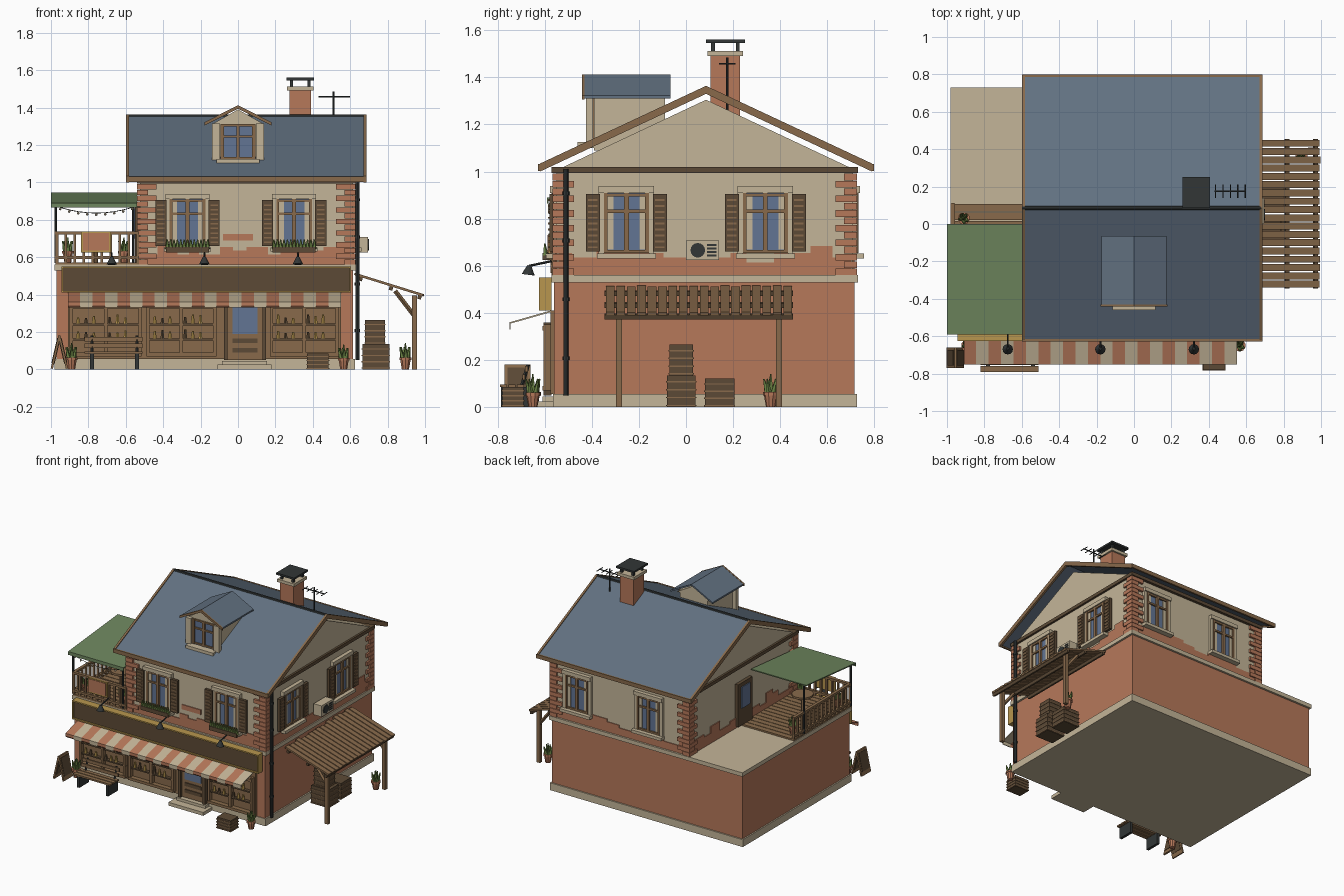
import bpy, bmesh, math, random
from mathutils import Matrix, Vector

if "Cube" in bpy.data.objects:
    bpy.data.objects.remove(bpy.data.objects["Cube"])

random.seed(4)

def srgb(r, g, b):
    f = lambda c: c / 12.92 if c < 0.04045 else ((c + 0.055) / 1.055) ** 2.4
    return (f(r / 255), f(g / 255), f(b / 255), 1)

COL = dict(brick=(182, 120, 90), beige=(196, 181, 152), slate=(98, 113, 129), wood=(136, 106, 75),
           dark_wood=(92, 74, 54), metal=(50, 54, 54), canvas_green=(110, 134, 94),
           leaf=(104, 128, 66), mustard=(184, 150, 78), glass=(98, 117, 148))
MATS = {}
for n, c in COL.items():
    MATS[n] = bpy.data.materials.new(n)
    MATS[n].diffuse_color = srgb(*c)

PARTS = {}
I = Matrix.Identity(4)

def part(name, mat):
    return PARTS.setdefault(name, (bmesh.new(), mat))[0]

def box(name, mat, x, y, z, M=I):
    S = Matrix.Diagonal((x[1] - x[0], y[1] - y[0], z[1] - z[0], 1))
    T = Matrix.Translation((sum(x) / 2, sum(y) / 2, sum(z) / 2))
    bmesh.ops.create_cube(part(name, mat), size=1, matrix=M @ T @ S)

def rod(name, mat, p, q, r, r2=None, n=8, M=I):
    p, q = Vector(p), Vector(q)
    R = (q - p).to_track_quat('Z', 'Y').to_matrix().to_4x4()
    bmesh.ops.create_cone(part(name, mat), cap_ends=True, segments=n, radius1=r, radius2=r if r2 is None else r2,
                          depth=(q - p).length, matrix=M @ Matrix.Translation((p + q) / 2) @ R)

def prism(name, mat, prof, lo, hi, axis='x'):
    """Extrude a closed profile (other axis, z) along x or y."""
    bm = part(name, mat)
    mk = (lambda a, z, t: (t, a, z)) if axis == 'x' else (lambda a, z, t: (a, t, z))
    A = [bm.verts.new(mk(a, z, lo)) for a, z in prof]
    B = [bm.verts.new(mk(a, z, hi)) for a, z in prof]
    bm.faces.new(A); bm.faces.new(B[::-1])
    for i in range(len(A)):
        j = (i + 1) % len(A)
        bm.faces.new((A[i], B[i], B[j], A[j]))

def wall(x, y, deg):
    """Local frame: x along the wall, -y outward."""
    return Matrix.Translation((x, y, 0)) @ Matrix.Rotation(math.radians(deg), 4, 'Z')

def plant(x, y, z, s=1.0):
    rod('plant_pots', 'brick', (x, y, z), (x, y, z + .055 * s), .02 * s, .03 * s, 10)
    rod('plant_pots', 'brick', (x, y, z + .05 * s), (x, y, z + .065 * s), .034 * s, n=10)
    for k in range(7):
        a = k * 2.4
        r = 0 if k == 0 else .03 * s
        d = Vector((math.cos(a) * r, math.sin(a) * r, 0))
        rod('plant_leaves', 'leaf', Vector((x, y, z + .06 * s)) + d * .5,
            Vector((x, y, z + (.14 if k == 0 else .12) * s)) + d, .014 * s, .003, 5)

def window(M, shutters=True, flowers=False):
    box('window_glass', 'glass', (-.09, .09), (-.008, .01), (.66, .91), M)
    for a, b in ((-.095, -.08), (-.01, .01), (.08, .095)):
        box('window_frames', 'wood', (a, b), (-.022, 0), (.655, .91), M)
    for z in (.655, .825, .895):
        box('window_frames', 'wood', (-.095, .095), (-.02, 0), (z, z + .013), M)
    for s in (-1, 1):
        box('curtains', 'beige', sorted((s * .055, s * .08)), (-.012, 0), (.67, .9), M)
        box('window_surrounds', 'beige', sorted((s * .095, s * .118)), (-.018, 0), (.64, .92), M)
        if shutters:
            box('shutters', 'dark_wood', sorted((s * .112, s * .172)), (-.03, -.01), (.66, .905), M)
            for k in range(9):
                box('shutter_slats', 'wood', sorted((s * .122, s * .162)), (-.035, -.03),
                    (.675 + k * .025, .683 + k * .025), M)
    box('window_surrounds', 'beige', (-.118, .118), (-.028, 0), (.91, .938), M)
    box('window_surrounds', 'beige', (-.125, .125), (-.045, 0), (.63, .652), M)
    if flowers:
        box('flower_boxes', 'dark_wood', (-.115, .115), (-.06, -.03), (.625, .655), M)
        for k in range(13):
            u = -.108 + k * .018
            rod('flower_box_leaves', 'leaf', (u, -.046, .645), (u, -.05, .695), .013, .003, 5, M)

# Ground floor, plinth and terrace
box('ground_floor', 'brick', (-.97, .615), (-.56, .715), (.05, .54))
box('plinth', 'beige', (-.98, .625), (-.565, .725), (0, .055))
box('terrace_cornice', 'beige', (-.98, .63), (-.57, .73), (.53, .56))
# Upper floor and gables
box('upper_floor', 'beige', (-.525, .615), (-.55, .71), (.55, 1.01))
box('eaves_beam', 'dark_wood', (-.54, .63), (-.57, .73), (.995, 1.02))
prism('gable', 'beige', [(-.52, 1.02), (.69, 1.02), (.085, 1.305)], -.525, .615)

# Main roof with edge boards and ridge
def chevron(t, dz):
    return [(-.62, 1.01 + dz), (.085, 1.34 + dz), (.79, 1.01 + dz),
            (.79, 1.01 + dz + t), (.085, 1.34 + dz + t), (-.62, 1.01 + dz + t)]
prism('roof', 'slate', chevron(.018, 0), -.59, .68)
for x in (-.6, .672):
    prism('barge_boards', 'wood', chevron(.034, -.01), x, x + .016)
for y in (-.628, .785):
    box('eaves_boards', 'wood', (-.6, .688), (y, y + .013), (1.003, 1.032))
rod('ridge_cap', 'metal', (-.595, .085, 1.353), (.68, .085, 1.353), .011)

# Dormer
box('dormer_body', 'beige', (-.115, .115), (-.39, -.09), (1.09, 1.32))
prism('dormer_gable', 'beige', [(-.14, 1.31), (.14, 1.31), (0, 1.39)], -.40, -.09, 'y')
prism('dormer_roof', 'slate', [(-.175, 1.31), (0, 1.4), (.175, 1.31), (.175, 1.322), (0, 1.412), (-.175, 1.322)], -.43, -.065, 'y')
prism('dormer_barge', 'wood', [(-.178, 1.305), (0, 1.393), (.178, 1.305), (.178, 1.322), (0, 1.413), (-.178, 1.322)], -.442, -.43, 'y')
for s in (-1, 1):
    box('dormer_posts', 'beige', sorted((s * .095, s * .14)), (-.425, -.395), (1.12, 1.315))
box('dormer_sill', 'beige', (-.115, .115), (-.46, -.39), (1.1, 1.125))
box('dormer_glass', 'glass', (-.09, .09), (-.4, -.39), (1.12, 1.31))
for x in (-.085, 0, .085):
    box('dormer_window_frame', 'wood', (x - .009, x + .009), (-.412, -.39), (1.12, 1.31))
for z in (1.125, 1.24, 1.3):
    box('dormer_window_frame', 'wood', (-.09, .09), (-.41, -.39), (z, z + .012))

# Chimney and aerial
box('chimney', 'brick', (.275, .39), (.105, .23), (1.2, 1.49))
box('chimney_collar', 'beige', (.262, .403), (.092, .243), (1.49, 1.512))
for x in (.285, .38):
    for y in (.115, .22):
        box('chimney_cowl', 'metal', (x - .008, x + .008), (y - .008, y + .008), (1.51, 1.55))
box('chimney_cowl', 'metal', (.258, .407), (.085, .25), (1.546, 1.56))
rod('aerial', 'metal', (.51, .175, 1.25), (.51, .175, 1.485), .005)
rod('aerial', 'metal', (.43, .175, 1.457), (.6, .175, 1.457), .004)
for k in range(5):
    rod('aerial', 'metal', (.435 + k * .04, .14, 1.457), (.435 + k * .04, .21, 1.457), .003)

# Corner quoins
for sx, cx in ((-1, -.525), (1, .615)):
    for sy, cy in ((-1, -.55), (1, .71)):
        for k in range(14):
            lx, ly = (.09, .04) if k % 2 else (.045, .075)
            z = .56 + k * .031
            box('quoins', 'brick', sorted((cx + sx * .014, cx - sx * lx)),
                sorted((cy + sy * .016, cy - sy * ly)), (z, z + .028))

# Exposed brick patches along the foot of the upper walls
for M, lo, hi in ((wall(0, -.55, 0), -.5, .6), (wall(.615, 0, 90), -.54, .7),
                  (wall(0, .71, 180), -.6, .5), (wall(-.525, 0, -90), -.7, .54)):
    box('brick_patches', 'brick', (lo, hi), (-.006, 0), (.56, .61), M)
    u = lo
    while u < hi - .03:
        w = min(random.uniform(.05, .13), hi - u)
        box('brick_patches', 'brick', (u, u + w), (-.006, 0), (.6, random.choice((.615, .635, .655, .685))), M)
        u += w
box('brick_patches', 'brick', (-.08, .08), (-.557, -.55), (.69, .725))

# Windows
for x in (-.27, .30):
    window(wall(x, -.55, 0), flowers=True)
for y in (-.253, .337):
    window(wall(.615, y, 90))
for x in (.40, -.195):
    window(wall(x, .71, 180), shutters=False)

# Shop front: display bays with shelves and goods
box('shop_back', 'wood', (-.91, .55), (-.575, -.555), (.055, .41))
for x0, x1 in ((-.9, -.515), (-.49, -.115), (.17, .54)):
    for k in range(3):
        x = x0 + (x1 - x0 - .018) * k / 2
        box('shop_frames', 'wood', (x, x + .018), (-.605, -.57), (.07, .35))
    for z in (.07, .325):
        box('shop_frames', 'wood', (x0, x1), (-.61, -.57), (z, z + .02))
    for z in (.155, .235):
        box('shop_shelves', 'dark_wood', (x0, x1), (-.6, -.57), (z, z + .01))
        for k in range(8):
            x = x0 + .045 + (x1 - x0 - .09) * k / 7
            if k % 4 != 3:
                m = ('mustard', 'dark_wood', 'mustard')[k % 3]
                rod('goods_' + m, m, (x, -.588, z + .01), (x, -.588, z + random.uniform(.04, .06)), .012, .006, 6)
# Shop door and step
for x in (-.075, .13):
    box('door_frame', 'dark_wood', (x, x + .02), (-.605, -.57), (.05, .36))
box('shop_door', 'wood', (-.055, .13), (-.585, -.57), (.05, .36))
box('door_glass', 'glass', (-.03, .105), (-.592, -.58), (.19, .33))
for z in (.09, .14):
    box('door_panels', 'dark_wood', (-.03, .105), (-.592, -.58), (z, z + .025))
box('door_step', 'beige', (-.11, .18), (-.67, -.56), (0, .025))
box('door_step', 'beige', (-.085, .155), (-.61, -.56), (.025, .045))

# Sign board and gooseneck lamps
box('sign_board', 'dark_wood', (-.94, .6), (-.615, -.57), (.412, .55))
for z in (.41, .541):
    box('sign_trim', 'mustard', (-.945, .605), (-.625, -.57), (z, z + .01))
for x in (-.945, .595):
    box('sign_trim', 'mustard', (x, x + .01), (-.625, -.57), (.41, .55))
for x in (-.675, -.18, .32):
    rod('lamp_arms', 'metal', (x, -.57, .62), (x, -.665, .6), .005)
    rod('lamp_shades', 'metal', (x, -.67, .562), (x, -.665, .602), .028, .008, 12)

# Striped awning with valance
n, w = 22, 1.46 / 22
for k in range(n):
    nm, m = (('awning_red', 'brick'), ('awning_pale', 'beige'))[k % 2]
    x = -.91 + k * w
    prism(nm, m, [(-.575, .41), (-.75, .36), (-.75, .33 if k % 2 else .338), (-.744, .33), (-.744, .355), (-.575, .403)], x, x + w)

# Side canopy: planks, posts, braces
tilt = Matrix.Translation((.62, 0, .505)) @ Matrix.Rotation(math.atan2(.115, .37), 4, 'Y')
for k in range(18):
    y = -.34 + k * .0443
    box('canopy_planks', 'wood', (random.uniform(0, .02), .39 - random.uniform(0, .006)), (y, y + .037), (0, .013), tilt)
for u in (.03, .2, .36):
    box('canopy_beams', 'dark_wood', (u, u + .02), (-.345, .455), (-.02, 0), tilt)
for y in (-.285, .395):
    box('canopy_posts', 'wood', (.93, .957), (y - .013, y + .013), (0, .395))
    rod('canopy_posts', 'wood', (.94, y, .29), (.84, y, .42), .012, n=4)

# Crates
def crate(x, y, z):
    box('crates', 'dark_wood', x, y, z)
    for k in range(4):
        h = z[0] + (z[1] - z[0]) * (k + .12) / 4
        box('crate_slats', 'wood', (x[0] - .004, x[1] + .004), (y[0] - .004, y[1] + .004), (h, h + .006))
crate((.665, .81), (-.08, .04), (0, .135))
crate((.68, .785), (-.07, .03), (.135, .265))
crate((.67, .8), (.08, .205), (0, .122))
crate((.37, .485), (-.78, -.69), (0, .085))

# Drainpipe and air conditioner
rod('drainpipe', 'metal', (.638, -.51, .05), (.638, -.51, 1.01), .011)
for z in (.2, .45, .7, .9):
    rod('drainpipe', 'metal', (.638, -.51, z), (.638, -.51, z + .015), .015)
box('air_conditioner', 'beige', (.63, .695), (0, .14), (.625, .708))
rod('air_conditioner_fan', 'metal', (.69, .05, .666), (.7, .05, .666), .031, n=16)
for k in range(4):
    box('air_conditioner_fan', 'metal', (.69, .699), (.09, .13), (.64 + k * .015, .648 + k * .015))

# Balcony deck, railing, door and table
for k in range(15):
    y = -.57 + k * .0455
    box('deck_planks', 'wood', (-.975, -.53), (y, y + .041), (.56, .572))
for z in (.59, .722):
    box('railing', 'wood', (-.98, -.53), (-.575, -.552), (z, z + .016))
    box('railing', 'wood', (-.98, -.957), (-.575, .11), (z, z + .016))
for k in range(10):
    x = -.975 + k * .048
    box('railing', 'wood', (x, x + .014), (-.57, -.556), (.57, .73))
for k in range(15):
    y = -.575 + k * .048
    box('railing', 'wood', (-.976, -.961), (y, y + .014), (.57, .73))
L = wall(-.525, .08, -90)
box('balcony_door', 'dark_wood', (-.085, .085), (-.025, 0), (.572, .89), L)
box('balcony_door_glass', 'glass', (-.05, .05), (-.031, 0), (.7, .86), L)
box('rug_border', 'mustard', (-.84, -.68), (-.584, -.575), (.625, .738))
box('rug', 'brick', (-.83, -.69), (-.588, -.58), (.635, .73))
rod('balcony_table', 'wood', (-.76, -.3, .69), (-.76, -.3, .705), .075, n=14)
rod('balcony_table', 'wood', (-.76, -.3, .57), (-.76, -.3, .69), .012)

# Green canvas shade with poles and bulbs
prism('canvas_shade', 'canvas_green', [(-.59, .89), (0, .945), (0, .937), (-.583, .882), (-.583, .865), (-.59, .865)], -1.0, -.54)
for x, y, z in ((-.975, -.565, .885), (-.56, -.565, .885), (-.975, -.01, .94)):
    rod('shade_poles', 'metal', (x, y, .57), (x, y, z), .007)
for k in range(9):
    x = -.95 + k * .048
    z = .828 + .03 * ((k - 4) / 4) ** 2
    bmesh.ops.create_icosphere(part('bulbs', 'beige'), subdivisions=1, radius=.008, matrix=Matrix.Translation((x, -.58, z)))
    if k < 8:
        rod('bulb_wire', 'metal', (x, -.58, z + .008), (x + .048, -.58, .836 + .03 * ((k - 3) / 4) ** 2), .002, n=4)

# Bench
for x in (-.79, -.55):
    box('bench_legs', 'metal', (x, x + .02), (-.785, -.67), (0, .085))
    rod('bench_legs', 'metal', (x + .01, -.7, .08), (x + .01, -.67, .18), .008, n=4)
for k in range(3):
    box('bench_slats', 'wood', (-.82, -.51), (-.79 + k * .036, -.76 + k * .036), (.085, .097))
for y, z in ((-.695, .115), (-.683, .15)):
    box('bench_slats', 'wood', (-.82, -.51), (y, y + .012), (z, z + .024))

# Folding pavement board
for s in (-1, 1):
    M = Matrix.Translation((-.955, -.715, .18)) @ Matrix.Rotation(s * math.radians(13), 4, 'Y')
    box('pavement_board', 'wood', (-.006, .006), (-.055, .055), (-.18, 0), M)
    box('pavement_board_face', 'dark_wood', (-.009, .009), (-.042, .042), (-.15, -.015), M)

# Potted plants
for x, y, z, s in ((-.89, -.65, 0, 1), (.565, -.65, 0, .95), (.895, .36, 0, 1), (-.91, -.5, .572, .95),
                   (-.61, -.5, .572, .95), (-.91, .03, .572, .95)):
    plant(x, y, z, s)

# Turn every collected part into an object
for name, (bm, mat) in PARTS.items():
    bmesh.ops.recalc_face_normals(bm, faces=bm.faces)
    me = bpy.data.meshes.new(name)
    bm.to_mesh(me); bm.free()
    me.materials.append(MATS[mat])
    bpy.context.collection.objects.link(bpy.data.objects.new(name, me))

for m in bpy.data.materials:
    if m.users and not m.is_grease_pencil:
        m.use_nodes = True
        m.node_tree.nodes["Principled BSDF"].inputs["Base Color"].default_value = m.diffuse_color
